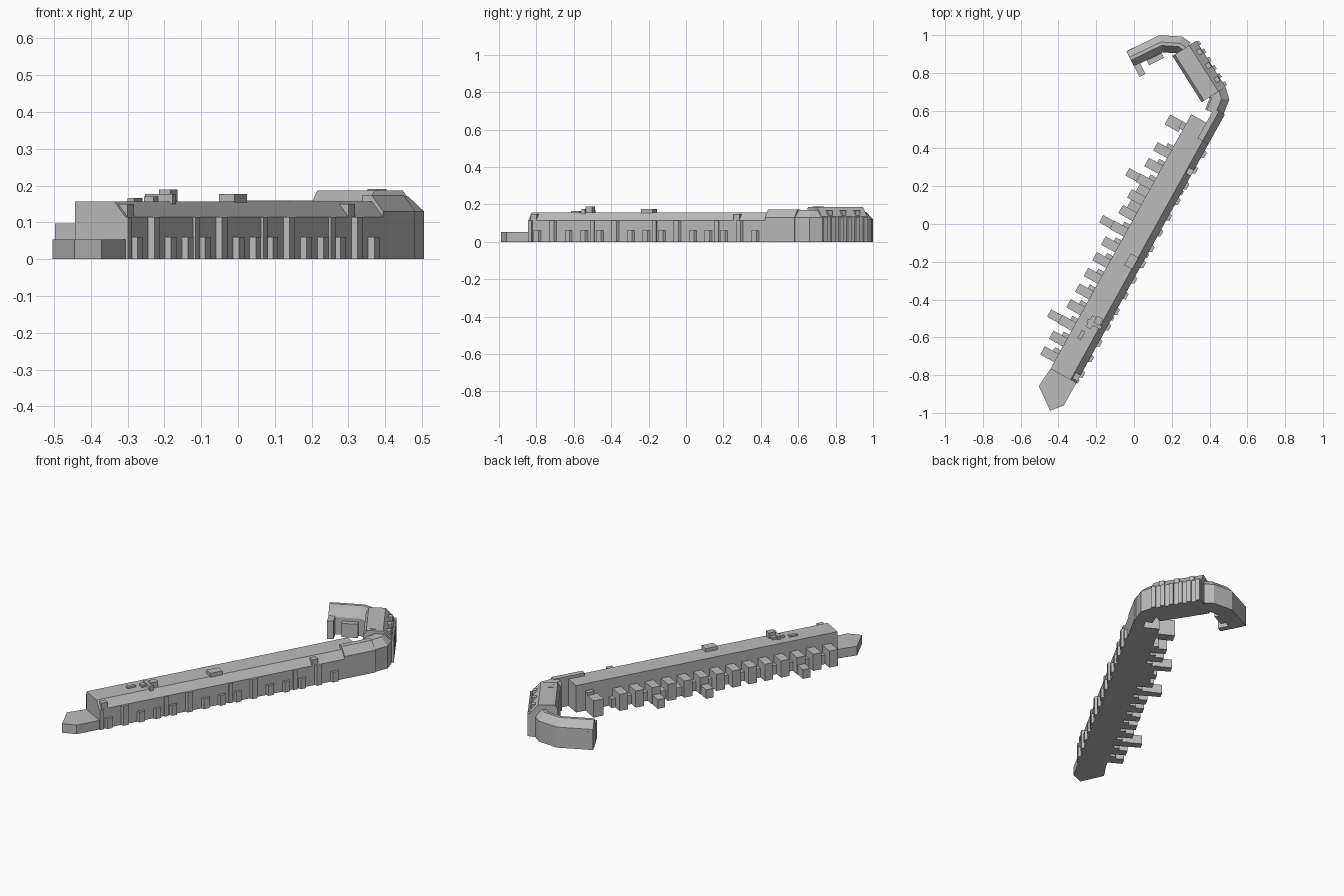
import bpy, bmesh
from mathutils import Vector

cube = bpy.data.objects.get("Cube")
if cube:
    bpy.data.objects.remove(cube)

GREY = (0.5, 0.5, 0.5, 1)
stone = bpy.data.materials.new("plain_grey")
stone.use_nodes = True
stone.diffuse_color = GREY
stone.node_tree.nodes["Principled BSDF"].inputs["Base Color"].default_value = GREY

# Directions along the terrace and across it towards the street
ALONG = Vector((0.484, 0.875, 0))
ACROSS = Vector((ALONG.y, -ALONG.x, 0))
UP = Vector((0, 0, 1))

# Shared building sizes
STREET, REAR = 0.14, -0.016
EAVE, ROOF, LOW = 0.115, 0.157, 0.053
START, END = -0.885, 0.6
SPACING = 0.095


def place(along, across, height):
    return ALONG * along + ACROSS * across + UP * height


def loft(name, rings):
    """Join equal cross-sections into a closed solid."""
    bm = bmesh.new()
    loops = [[bm.verts.new(point) for point in ring] for ring in rings]
    for ring, following in zip(loops, loops[1:]):
        for i in range(len(ring)):
            bm.faces.new((ring[i - 1], ring[i], following[i], following[i - 1]))
    bm.faces.new(loops[0])
    bm.faces.new(loops[-1])
    bmesh.ops.recalc_face_normals(bm, faces=bm.faces)
    mesh = bpy.data.meshes.new(name)
    bm.to_mesh(mesh)
    bm.free()
    mesh.materials.append(stone)
    obj = bpy.data.objects.new(name, mesh)
    bpy.context.collection.objects.link(obj)


def upright(name, outline, bottom, top):
    """Raise a plan outline into a block."""
    loft(name, [[point + UP * height for point in outline] for height in (bottom, top)])


def block(name, centre, half, rear, front, bottom, top, taper=0):
    """Block on the terrace, narrowing towards the street by the taper."""
    near = half - taper
    outline = [place(centre - half, rear, 0), place(centre + half, rear, 0),
               place(centre + near, front, 0), place(centre - near, front, 0)]
    upright(name, outline, bottom, top)


def sloped_house(name, start, end, rear, front, eave, ridge):
    """House with a flat roof that slopes down on its street side."""
    shoulder = front - 0.035
    profile = [(rear, 0), (front, 0), (front, eave), (shoulder, ridge), (rear, ridge)]
    loft(name, [[place(u, v, z) for v, z in profile] for u in (start, end)])


# Long terrace and its taller far end
sloped_house("terrace_body", START, END, REAR, STREET, EAVE, ROOF)
block("terrace_end", END, 0.055, REAR, 0.08, 0, ROOF)
sloped_house("tall_end_house", 0.56, 0.74, 0.075, STREET, 0.13, 0.174)

# Low pointed forecourt
court = [(START, REAR), (START - 0.11, REAR - 0.01), (-1.08, 0.09), (-1.02, STREET), (START, STREET)]
upright("forecourt", [place(u, v, 0) for u, v in court], 0, LOW)

# Rear annexes at a regular spacing, some with a low outhouse beyond
for i in range(14):
    centre = START + 0.065 + i * SPACING
    block("rear_annex", centre, 0.025, -0.1, 0, 0, 0.097)
    block("annex_lean_to", centre + 0.035, 0.012, -0.05, 0, 0, LOW)
    if i in (2, 8, 11):
        block("low_outhouse", centre, 0.022, -0.165, -0.09, 0, LOW)
block("last_annex", 0.57, 0.03, -0.113, -0.03, 0, 0.097)
block("low_rear_link", 0.13, 0.12, -0.075, 0, 0, LOW)
block("stair_tower", 0.58, 0.02, -0.04, 0.02, 0, EAVE)

# Street bays with chamfered sides, and full-height piers
for i in range(15):
    tall = i % 4 == 1
    block("street_bay", START + 0.055 + i * SPACING, 0.027, STREET - 0.01, STREET + 0.015,
          0, EAVE if tall else 0.06, taper=0.012)
    if i % 4 == 0:
        block("street_pier", START + 0.012 + i * SPACING, 0.012, STREET - 0.01, STREET + 0.008, 0, EAVE)

# Street dormers and roof clutter
for centre in (START + 0.03, 0.385):
    block("roof_dormer", centre, 0.018, 0.1, STREET, 0.11, 0.15)
block("roof_hut", -0.18, 0.035, 0.06, 0.108, 0.15, 0.177)
block("chimney_base", -0.565, 0.035, 0.04, 0.07, 0.15, 0.17)
block("chimney_wall", -0.565, 0.01, 0.03, 0.115, 0.15, 0.177)
block("chimney_stack", -0.54, 0.02, 0.065, 0.1, 0.15, 0.189)
block("roof_vent", -0.65, 0.025, 0.03, 0.05, 0.15, 0.166)


def left_of(direction):
    return Vector((-direction.y, direction.x, 0)).normalized()


def wing(name, path, width, eave, ridge, shoulder, inner_ridge, inner_eave):
    """Roofed wing that follows its outer wall, with mitred corners."""
    points = [Vector((*point, 0)) for point in path]
    normals = [left_of(b - a) for a, b in zip(points, points[1:])]
    section = [(0, 0), (0, eave), (shoulder, ridge), (inner_ridge, ridge), (1, inner_eave), (1, 0)]
    rings = []
    for point, before, after in zip(points, normals[:1] + normals, normals + normals[-1:]):
        mitre = (before + after) / (1 + before.dot(after)) * width
        rings.append([point + mitre * part + UP * height for part, height in section])
    loft(name, rings)


# Corner, tall wing and curled tail
foot, head = (0.485, 0.725), (0.33, 0.97)
wing("corner_wing", [(0.47, 0.57), (0.505, 0.66), foot], 0.1, 0.13, 0.17, 0.4, 0.9, 0.15)
wing("tall_wing", [foot, head], 0.15, 0.135, 0.187, 0.3, 0.9, 0.16)
wing("curled_tail", [(0.3, 0.96), (0.255, 0.992), (0.135, 1), (-0.04, 0.915)],
     0.09, 0.12, 0.16, 0.4, 0.6, 0.1)

# Wall directions of the tall wing
wall_start, wall_end = Vector((*foot, 0)), Vector((*head, 0))
inward = left_of(wall_end - wall_start)
run = (wall_end - wall_start).normalized()


def wing_block(name, part, half, outer, inner, bottom, top):
    """Block set at a fraction of the tall wing's outer wall."""
    base = wall_start.lerp(wall_end, part)
    outline = [base + run * side * half + inward * depth
               for side, depth in ((-1, outer), (1, outer), (1, inner), (-1, inner))]
    upright(name, outline, bottom, top)


# House at the tip of the tail, and a low one in its court
tip = Vector((-0.04, 0.915, 0))
tip_run = Vector((0.07, -0.137, 0))
tip_side = left_of(tip_run) * 0.035
upright("tail_end_house", [tip, tip + tip_run, tip + tip_run + tip_side, tip + tip_side], 0, 0.105)
court_corner = Vector((0.08, 0.84, 0))
court_run, court_side = -tip_side * -2.5, -tip_run * 0.4
upright("tail_court_house", [court_corner, court_corner + court_run,
                             court_corner + court_run + court_side, court_corner + court_side], 0, 0.08)

# Piers, dormers and roof hut of the tall wing
for i in range(6):
    wing_block("wing_pier", 0.06 + i * 0.176, 0.012, -0.012, 0.01, 0, 0.133)
for part in (0.2, 0.5, 0.8):
    wing_block("wing_dormer", part, 0.014, 0.005, 0.05, 0.13, 0.168)
wing_block("wing_roof_hut", 0.15, 0.025, 0.085, 0.115, 0.17, 0.19)
